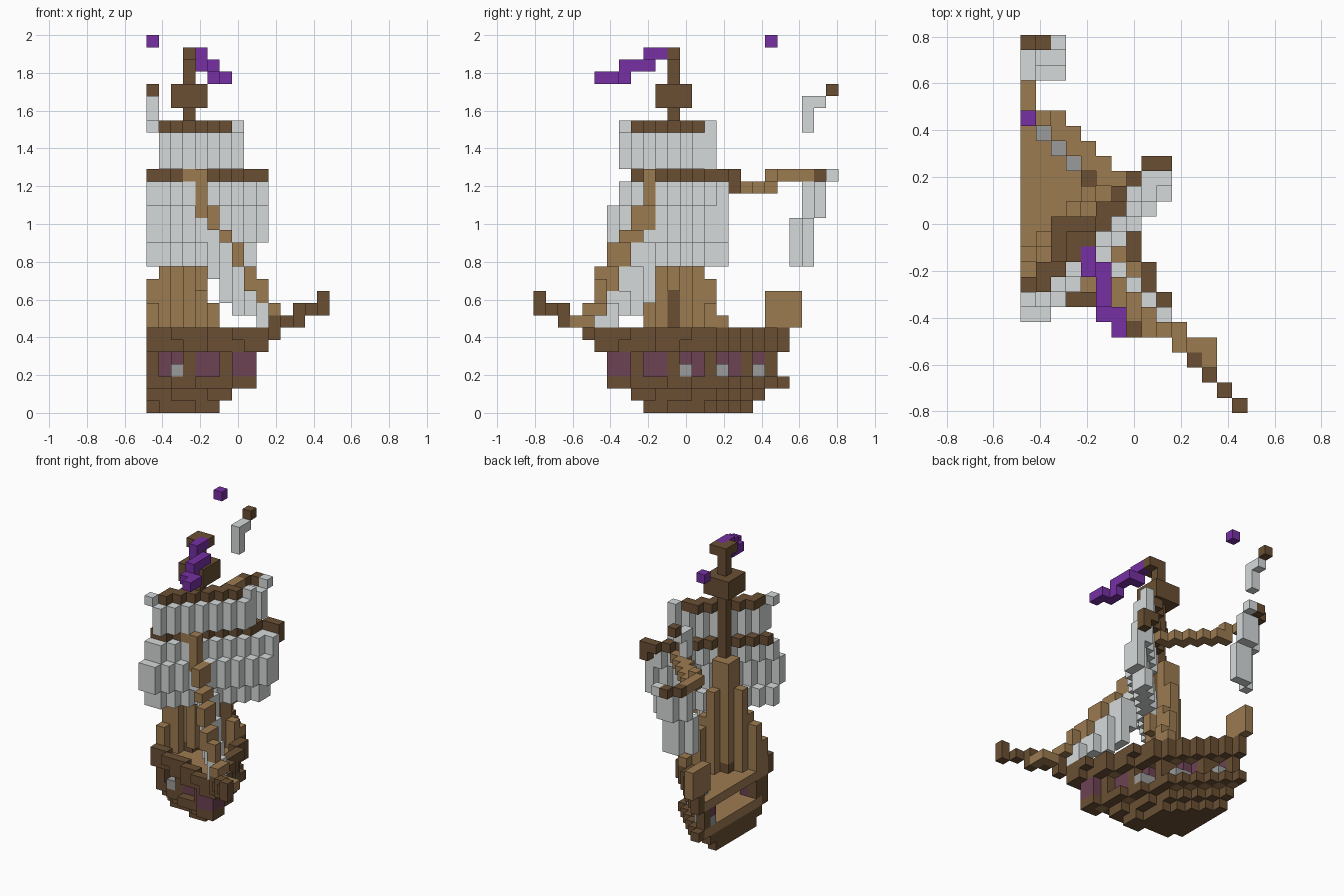
import bpy, bmesh
from mathutils import Vector

cube = bpy.data.objects.get("Cube")
if cube:
    bpy.data.objects.remove(cube)

S = 2 / 31                      # block size
NX, NY = 15, 25                 # blocks across and along

# Flat colours
COLOURS = {
    "dark_wood": (0.143, 0.078, 0.034),
    "light_wood": (0.335, 0.198, 0.083),
    "sail_cloth": (0.67, 0.70, 0.70),
    "pennant_purple": (0.180, 0.030, 0.370),
    "gunport_plum": (0.150, 0.054, 0.086),
    "cannon_grey": (0.33, 0.33, 0.33),
}
MATS = {}
for name, rgb in COLOURS.items():
    m = bpy.data.materials.new(name)
    m.use_nodes = True
    m.diffuse_color = (*rgb, 1)
    m.node_tree.nodes["Principled BSDF"].inputs["Base Color"].default_value = (*rgb, 1)
    MATS[name] = m
DARK, LIGHT, SAIL, PURPLE, PORT, CANNON = COLOURS

parts = {}                      # part name -> {block: colour}
taken = set()                   # every filled block


def put(part, colour, i, j, k):
    """Fill one block unless an earlier part owns it."""
    if 0 <= i < NX and 0 <= j < NY and (i, j, k) not in taken:
        taken.add((i, j, k))
        parts.setdefault(part, {})[i, j, k] = colour


def column(part, colour, i, j, k0, k1):
    for k in range(k0, k1 + 1):
        put(part, colour, i, j, k)


def diagonal(part, colour, us, v0, v1, k0, k1):
    """Wall square to the keel: u runs forward, v runs sideways."""
    for u in us:
        for v in range(v0, v1 + 1):
            if (u + v) % 2 == 0:
                column(part, colour, (u + v + 14) // 2, (v - u + 14) // 2, k0, k1)


# Mast with crow's nest, a small cap and a dark foot
for i in (2, 3, 4):
    for j in (10, 11, 12):
        column("crows_nest", DARK, i, j, 25, 26)
column("mast", DARK, 3, 11, 7, 29)
put("mast_cap", DARK, 3, 10, 29)
put("mast_cap", DARK, 4, 11, 29)
for i, j in ((2, 11), (2, 12), (3, 12)):
    put("mast_foot", DARK, i, j, 6)
column("mast_brace", LIGHT, 3, 10, 7, 11)
column("mast_brace", LIGHT, 4, 11, 10, 11)

# Pennants
for i, j, k in ((4, 10, 29), (4, 9, 29), (4, 9, 28), (5, 9, 28), (5, 8, 28), (5, 7, 28),
                (5, 7, 27), (5, 6, 27), (6, 6, 27), (6, 5, 27)):
    put("main_pennant", PURPLE, i, j, k)
put("stern_pennant", PURPLE, 0, 19, 30)

# Forestay stepping down to the bow, jib under it
STAY = {4: (16, 19), 5: (15, 16), 6: (14, 14), 7: (12, 13), 8: (10, 11), 9: (9, 10), 10: (8, 8)}
put("forestay", LIGHT, 3, 9, 19)
for i, (lo, hi) in STAY.items():
    if i > 4:
        column("forestay", LIGHT, i, 14 - i, lo, hi)
    if i < 9:
        column("forestay", LIGHT, i, 13 - i, lo, hi)
JIB = {5: 11, 6: 9, 7: 8, 8: 8, 9: 7}
for i, lo in JIB.items():
    column("jib", SAIL, i, 14 - i, lo, STAY[i][0] - 1)
    if i > 5:
        column("jib", SAIL, i, 15 - i, lo, STAY[i][0] - 1)

# Bowsprit
put("bowsprit", DARK, 10, 4, 6)
for i in (9, 10, 11, 12):
    put("bowsprit", DARK, i, 14 - i, 7)
for i in (12, 13, 14):
    put("bowsprit", DARK, i, 14 - i, 8)
put("bowsprit", DARK, 14, 0, 9)
for i, j in ((10, 5), (11, 4), (12, 4), (12, 3)):
    put("bowsprit_rope", LIGHT, i, j, 8 if i < 11 else 7)

# Yards
diagonal("main_yard", DARK, (-8,), -6, 10, 19, 19)
diagonal("main_yard", DARK, (-7,), -5, 7, 19, 19)
column("main_yard", DARK, 9, 16, 18, 19)
diagonal("upper_yard", DARK, (-8, -7), -5, 5, 23, 23)

# Sails, the lower one swelling forward
diagonal("upper_sail", SAIL, (-7, -6), -6, 7, 20, 22)
put("upper_sail", SAIL, 0, 7, 23)
put("upper_sail", SAIL, 7, 14, 23)
diagonal("main_sail", SAIL, (-7, -6), -7, 10, 17, 18)
diagonal("main_sail", SAIL, (-6, -5), -8, 10, 14, 16)
diagonal("main_sail", SAIL, (-7, -6), -7, 9, 12, 13)

# Shrouds spreading from the mast to the deck
for v, top in enumerate((17, 17, 14, 11, 10, 8)):
    for side in (-v, v):
        diagonal("shrouds", LIGHT, (-10, -9), side, side, 6, top)
put("shrouds", LIGHT, 5, 15, 7)

# Brace from the main yard to the stern mast
for n in range(2, 7):
    put("brace", LIGHT, n, 21 - n, 18)
    put("brace", LIGHT, n - 1, 21 - n, 18)
for i, j in ((1, 19), (0, 20), (0, 21), (0, 22)):
    put("brace", LIGHT, i, j, 19)

# Stern sails
put("stern_yard", DARK, 0, 23, 19)
put("stern_yard", DARK, 1, 24, 19)
put("stern_yard", DARK, 0, 24, 26)
put("stern_sail", SAIL, 2, 24, 19)
for i in (0, 1):
    column("stern_sail", SAIL, i, 21 + i, 12, 15)
    column("stern_sail", SAIL, i, 22 + i, 16, 18)
column("stern_sail", SAIL, 2, 22, 12, 15)
column("stern_sail", SAIL, 2, 23, 16, 18)
column("stern_topsail", SAIL, 0, 22, 23, 25)
put("stern_topsail", SAIL, 0, 23, 25)

# Stern rail
for j in (19, 20, 21):
    column("stern_rail", LIGHT, 0, j, 7, 9)

# Deck guns and a bollard
for i in (1, 2, 3):
    put("deck_guns", CANNON, i, 19 - i, 6)
put("bollard", DARK, 4, 15, 6)

# Hull: (half width, bow reach) for each layer, with sunken deck and hollow hold
LAYERS = ((3, -4), (4, -2), (6, 2), (5, 2), (5, 2), (6, 4), (6, 5))


def in_hull(i, j, k):
    u, v = i - j, i + j - 14
    half, bow = LAYERS[k]
    return u <= bow and abs(v) <= min(half, (bow - u) * 0.45 + 0.8)


def inside(i, j, k, reach):
    return all(in_hull(max(i + a * reach, 0), j + b * reach, k)
               for a, b in ((1, 0), (-1, 0), (0, 1), (0, -1)))


for k in range(7):
    for i in range(NX):
        for j in range(NY):
            if not in_hull(i, j, k):
                continue
            v = i + j - 14
            inner = inside(i, j, k, 1)
            if (k == 6 and inner) or (k in (3, 4) and inside(i, j, k, 2)):
                continue
            colour = LIGHT if k in (2, 5) and inner else DARK
            if k in (3, 4):
                # Gunports set one block back except at the bow, some with a gun
                gun = k == 3 and ((v > 0 and j in (12, 15, 18)) or (v < 0 and i == 2))
                port = (j % 3 < 2 and j < 19) if v >= 0 else i % 3 > 0
                outer = not (in_hull(i + 1, j, k) if v >= 0 else in_hull(i, j - 1, k))
                if gun:
                    colour = CANNON
                elif port and outer and i - j < -1:
                    continue
                elif port:
                    colour = PORT
            put("hull", colour, i, j, k)

# Turn blocks into meshes, keeping only outer faces
AXES = [Vector(a) for a in ((1, 0, 0), (-1, 0, 0), (0, 1, 0), (0, -1, 0), (0, 0, 1), (0, 0, -1))]
for part, blocks in parts.items():
    bm = bmesh.new()
    used = sorted(set(blocks.values()))
    for cell, colour in blocks.items():
        middle = Vector(cell) + Vector((0.5 - NX / 2, 0.5 - NY / 2, 0.5))
        for n in AXES:
            if tuple(int(c + d) for c, d in zip(cell, n)) in taken:
                continue
            a = Vector((n.y, n.z, n.x))
            b = n.cross(a)
            ring = [(middle + (n + a * p + b * q) / 2) * S
                    for p, q in ((-1, -1), (1, -1), (1, 1), (-1, 1))]
            bm.faces.new([bm.verts.new(p) for p in ring]).material_index = used.index(colour)
    bmesh.ops.remove_doubles(bm, verts=bm.verts, dist=S / 100)
    mesh = bpy.data.meshes.new(part)
    bm.to_mesh(mesh)
    bm.free()
    for colour in used:
        mesh.materials.append(MATS[colour])
    bpy.context.collection.objects.link(bpy.data.objects.new(part, mesh))
